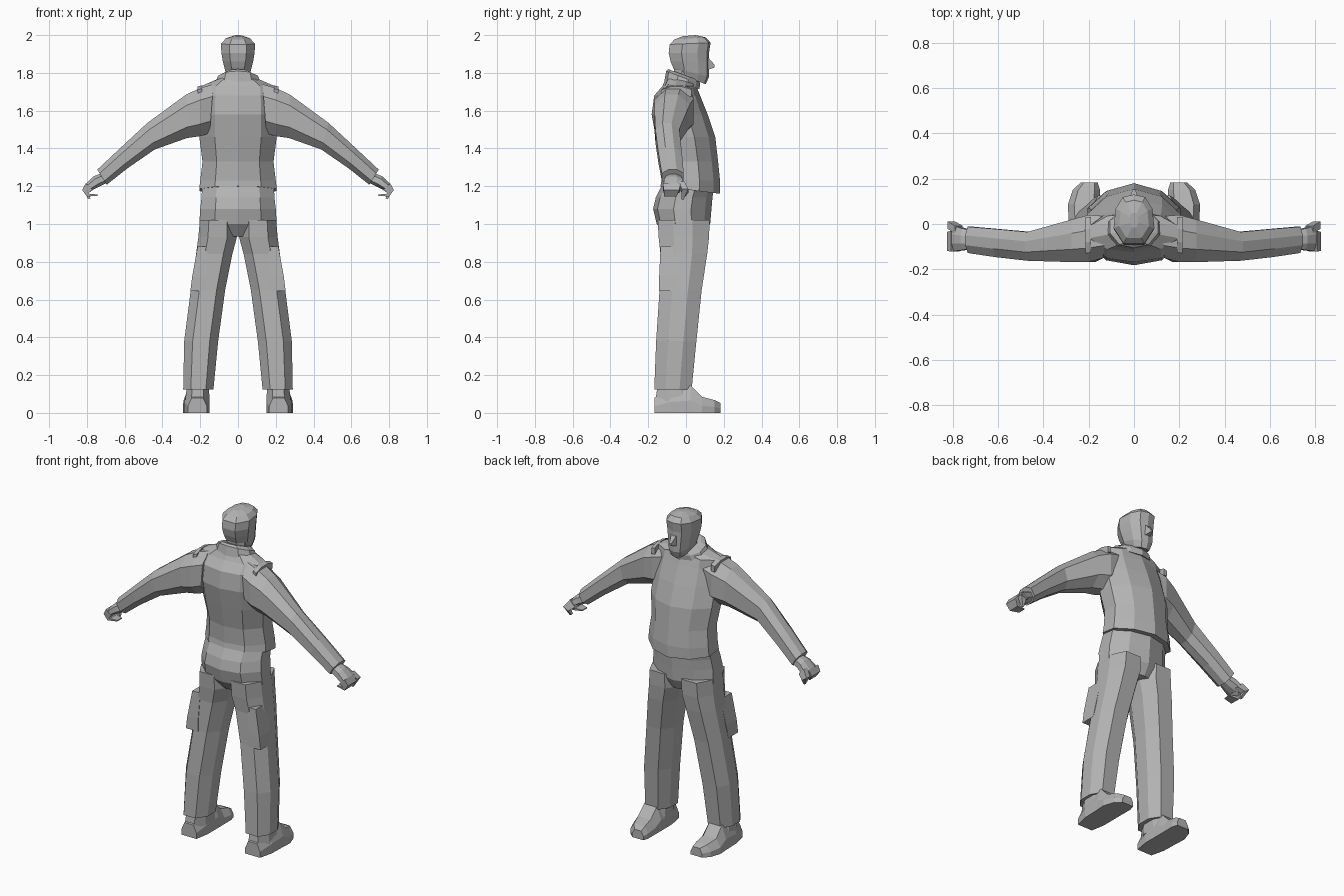
import bpy, bmesh
from mathutils import Vector

grey = bpy.data.materials.new("plain grey")
grey.diffuse_color = (0.45, 0.45, 0.45, 1)

# Cross-sections in unit coordinates (side, front)
BODY = [(1, .3), (.6, .78), (0, 1), (-.6, .78), (-1, .3),
        (-1, -.3), (-.6, -.85), (0, -1), (.6, -.85), (1, -.3)]
SKULL = [(.9, .45), (.55, .9), (0, 1), (-.55, .9), (-.9, .45),
         (-1, -.3), (-.5, -.9), (.5, -.9), (1, -.3)]
LIMB = [(1, .35), (.55, 1), (-.5, 1), (-1, .4), (-1, -.4), (-.5, -1), (.5, -1), (1, -.4)]
BOX = [(1, 1), (-1, 1), (-1, -1), (1, -1)]


def loft(name, rings, profile, mirror=False):
    """Skin a row of (centre, half side vector, half front vector) sections."""
    bm = bmesh.new()
    rows = [[bm.verts.new(c + u * a + v * b) for a, b in profile] for c, u, v in rings]
    n = len(profile)
    for r, s in zip(rows, rows[1:]):
        for i in range(n):
            bm.faces.new((r[i], r[(i + 1) % n], s[(i + 1) % n], s[i]))
    bm.faces.new(rows[0])
    bm.faces.new(rows[-1])
    bmesh.ops.recalc_face_normals(bm, faces=bm.faces[:])
    mesh = bpy.data.meshes.new(name)
    bm.to_mesh(mesh)
    bm.free()
    mesh.materials.append(grey)
    ob = bpy.data.objects.new(name, mesh)
    bpy.context.collection.objects.link(ob)
    if mirror:
        ob.modifiers.new("other side", 'MIRROR')
    return ob


def level(z, x0, x1, y0, y1, tilt=0):
    """Horizontal section; tilt raises the front half."""
    return (Vector(((x0 + x1) / 2, (y0 + y1) / 2, z)),
            Vector(((x1 - x0) / 2, 0, 0)), Vector((0, (y1 - y0) / 2, tilt)))


def across(top, bottom, y0, y1):
    """Section of a sideways limb between a top and a bottom (x, z) point."""
    t, b = Vector((top[0], 0, top[1])), Vector((bottom[0], 0, bottom[1]))
    return ((t + b) / 2 + Vector((0, (y0 + y1) / 2, 0)), (t - b) / 2,
            Vector((0, (y1 - y0) / 2, 0)))


def upright(y, x0, x1, z0, z1):
    """Section of a part that runs front to back."""
    return (Vector(((x0 + x1) / 2, y, (z0 + z1) / 2)),
            Vector(((x1 - x0) / 2, 0, 0)), Vector((0, 0, (z1 - z0) / 2)))


# Jacket with a slightly dipping hem
loft("jacket", [
    level(1.18, -.205, .205, -.135, .18, -.02),
    level(1.23, -.2, .2, -.13, .18),
    level(1.33, -.188, .188, -.135, .17),
    level(1.46, -.205, .205, -.16, .155),
    level(1.58, -.205, .205, -.182, .115),
    level(1.68, -.2, .2, -.168, .075),
    level(1.73, -.195, .195, -.125, .055),
    level(1.765, -.1, .1, -.1, .06, -.02)], BODY)

# Raised collar, higher at the back
loft("collar", [
    level(1.735, -.125, .125, -.115, .07, -.02),
    level(1.775, -.105, .105, -.105, .075, -.035),
    level(1.79, -.075, .075, -.095, .07, -.03)], BODY)

# Head, neck and nose
loft("neck", [level(1.70, -.06, .06, -.07, .05), level(1.83, -.06, .06, -.07, .07)], SKULL)
loft("head", [
    level(1.77, -.052, .052, -.06, .105, -.03),
    level(1.805, -.068, .068, -.078, .122, -.025),
    level(1.86, -.08, .08, -.092, .122),
    level(1.905, -.088, .088, -.103, .122),
    level(1.955, -.09, .09, -.098, .13, .005),
    level(1.982, -.066, .066, -.07, .105, .006),
    level(1.997, -.02, .02, -.02, .05, .003)], SKULL)
loft("nose", [upright(.11, -.02, .02, 1.815, 1.89), upright(.152, -.006, .006, 1.828, 1.842)], BOX)

# Trousers: seat, legs and thigh pockets
loft("trouser_seat", [
    level(.935, -.19, .19, -.10, .09),
    level(1.0, -.205, .205, -.155, .128),
    level(1.08, -.2, .2, -.174, .135),
    level(1.14, -.193, .193, -.16, .14),
    level(1.21, -.19, .19, -.125, .15)], BODY)
loft("trouser_leg", [
    level(.125, .13, .29, -.168, .03),
    level(.38, .105, .285, -.158, .055),
    level(.65, .068, .25, -.14, .083),
    level(.84, .03, .222, -.135, .112),
    level(.93, .006, .21, -.145, .122),
    level(1.02, .01, .202, -.15, .125)], LIMB, True)
loft("thigh_pocket", [
    level(.645, .17, .252, -.143, -.05),
    level(.72, .17, .243, -.142, -.04),
    level(.88, .16, .214, -.135, -.03)], BOX, True)

# Shoes: ankle opening and a foot that narrows at the toe
loft("shoe_ankle", [level(.06, .15, .28, -.162, .06), level(.15, .155, .27, -.15, .025)], LIMB, True)
SOLE = [(1, -1), (1, -.1), (.6, 1), (-.6, 1), (-1, -.1), (-1, -1)]
loft("shoe", [
    upright(-.166, .165, .265, 0, .08),
    upright(-.08, .15, .285, 0, .13),
    upright(.025, .15, .288, 0, .145),
    upright(.085, .15, .292, 0, .085),
    upright(.15, .15, .27, 0, .068),
    upright(.183, .16, .235, 0, .052)], SOLE, True)

# Sleeves, from the shoulder seam to the cuff
loft("sleeve", [
    across((.13, 1.74), (.15, 1.48), -.15, .035),
    across((.2, 1.72), (.2, 1.465), -.168, .04),
    across((.275, 1.685), (.27, 1.455), -.168, .02),
    across((.48, 1.535), (.44, 1.395), -.162, -.035),
    across((.62, 1.405), (.585, 1.295), -.146, -.022),
    across((.745, 1.288), (.695, 1.208), -.128, -.012)], LIMB, True)
loft("shoulder_seam", [
    across((.19, 1.735), (.19, 1.66), -.125, .03),
    across((.215, 1.727), (.21, 1.66), -.13, .03)], LIMB, True)

# Hands with curled fingers and a thumb
loft("palm", [
    across((.715, 1.272), (.685, 1.222), -.105, -.03),
    across((.765, 1.252), (.73, 1.2), -.115, -.02),
    across((.808, 1.21), (.768, 1.182), -.12, -.008)], LIMB, True)
loft("fingers", [
    across((.806, 1.215), (.77, 1.183), -.122, -.03),
    across((.825, 1.18), (.79, 1.165), -.118, -.035),
    across((.80, 1.145), (.785, 1.16), -.115, -.05),
    across((.742, 1.15), (.742, 1.156), -.105, -.06)], BOX, True)
loft("thumb", [
    across((.79, 1.225), (.755, 1.19), -.04, -.008),
    across((.822, 1.185), (.79, 1.165), -.022, .012),
    across((.792, 1.13), (.782, 1.136), -.025, -.012)], BOX, True)
